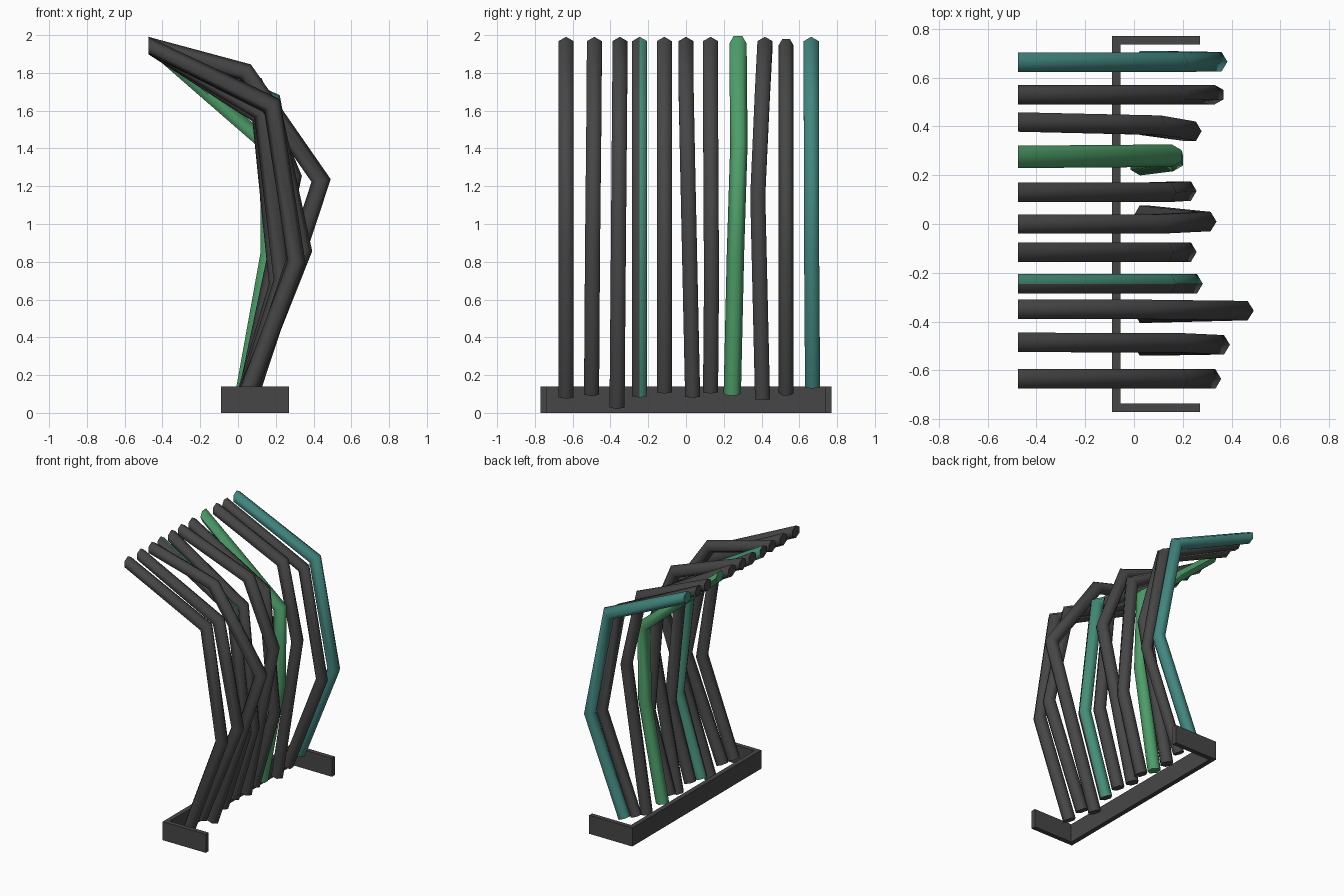
import bpy, bmesh, math
from mathutils import Vector

if "Cube" in bpy.data.objects:
    bpy.data.objects.remove(bpy.data.objects["Cube"])


def material(name, rgb):
    m = bpy.data.materials.new(name)
    m.diffuse_color = (*rgb, 1)
    m.use_nodes = True
    m.node_tree.nodes["Principled BSDF"].inputs["Base Color"].default_value = m.diffuse_color
    return m


DARK = material("charcoal", (0.062, 0.062, 0.062))
GREEN = material("leaf green", (0.075, 0.34, 0.14))
TEAL = material("deep teal", (0.055, 0.24, 0.215))
MINT = material("green teal", (0.06, 0.27, 0.19))


def finish(name, bm, mats):
    bmesh.ops.recalc_face_normals(bm, faces=bm.faces)
    me = bpy.data.meshes.new(name)
    bm.to_mesh(me)
    bm.free()
    for m in mats:
        me.materials.append(m)
    ob = bpy.data.objects.new(name, me)
    bpy.context.collection.objects.link(ob)
    return ob


# U-shaped base: back wall with two end wings, extruded upward
def base():
    outline = [(-0.09, -0.77), (0.27, -0.77), (0.27, -0.735), (-0.055, -0.735),
               (-0.055, 0.735), (0.27, 0.735), (0.27, 0.77), (-0.09, 0.77)]
    bm = bmesh.new()
    f = bm.faces.new([bm.verts.new((x, y, 0)) for x, y in outline])
    ext = bmesh.ops.extrude_face_region(bm, geom=[f])
    up = [v for v in ext["geom"] if isinstance(v, bmesh.types.BMVert)]
    bmesh.ops.translate(bm, verts=up, vec=(0, 0, 0.14))
    finish("base_frame", bm, [DARK])


# Bent hexagonal slat swept along a four point path with mitred knees
def slat(name, path, mats, r=0.046, phase=0.0, split=False):
    pts = [Vector(p) for p in path]
    bm = bmesh.new()
    rings = []
    for i, p in enumerate(pts):
        dirs = []
        for a, b in ((i - 1, i), (i, i + 1)):
            if a >= 0 and b < len(pts):
                d = pts[b] - pts[a]
                dirs.append(Vector((d.x, d.z)).normalized())
        d = sum(dirs, Vector((0, 0))).normalized()
        stretch = 1 / d.dot(dirs[0])
        if i == len(pts) - 1:          # tip is cut upright
            d, stretch = Vector((-1, 0)), 1
        n = Vector((-d.y, 0, d.x)) * stretch
        ring = []
        for k in range(6):
            a = phase + k * math.pi / 3
            ring.append(bm.verts.new(p + n * (r * math.cos(a))
                                     + Vector((0, r * math.sin(a), 0))))
        rings.append(ring)
    for lo, hi in zip(rings, rings[1:]):
        for k in range(6):
            j = (k + 1) % 6
            bm.faces.new((lo[k], lo[j], hi[j], hi[k]))
    bm.faces.new(rings[0])
    bm.faces.new(rings[-1])
    ob = finish(name, bm, mats)
    if split:                          # far side painted in the second colour
        for f in ob.data.polygons:
            f.material_index = 1 if f.normal.y > 0.1 else 0
    bpy.ops.object.select_all(action='DESELECT')
    ob.select_set(True)
    bpy.context.view_layer.objects.active = ob
    bpy.ops.object.shade_smooth_by_angle(angle=math.radians(65))


# Each slat: y at bottom, lower knee, upper knee, tip; bottom z; knees (x, z)
SLATS = [
    ((-.635, -.635, -.635, -.635), .09, (.31, .80), (.18, 1.63), DARK),
    ((-.50, -.495, -.487, -.485), .105, (.345, .86), (.18, 1.62), DARK),
    ((-.365, -.355, -.35, -.35), .035, (.44, 1.23), (.04, 1.805), DARK),
    ((-.245, -.245, -.245, -.245), .095, (.235, .70), (.13, 1.59), MINT),
    ((-.115, -.115, -.115, -.115), .115, (.21, .68), (.12, 1.57), DARK),
    ((.035, .01, .0, .0), .09, (.29, 1.25), (.09, 1.735), DARK),
    ((.13, .135, .13, .13), .115, (.21, .70), (.13, 1.60), DARK),
    ((.245, .262, .28, .275), .10, (.16, .85), (.155, 1.42), GREEN),
    ((.405, .38, .405, .418), .075, (.23, 1.15), (.09, 1.70), DARK),
    ((.53, .53, .53, .53), .105, (.33, .83), (.18, 1.63), DARK),
    ((.67, .665, .663, .663), .145, (.335, .86), (.18, 1.65), TEAL),
]

base()
for i, (ys, z0, k1, k2, mat) in enumerate(SLATS):
    x0 = 0.025 if mat is GREEN else 0.045
    tip = (-0.475, 1.955 if mat is GREEN else 1.945)
    path = [(x, y, z) for (x, z), y in zip([(x0, z0), k1, k2, tip], ys)]
    mats = [DARK, MINT] if mat is MINT else [mat]
    slat(f"bent_slat_{i + 1}", path, mats, split=mat is MINT,
         r=0.04 if i == 9 else 0.046, phase=math.pi / 6 if i in (7, 9) else 0)
